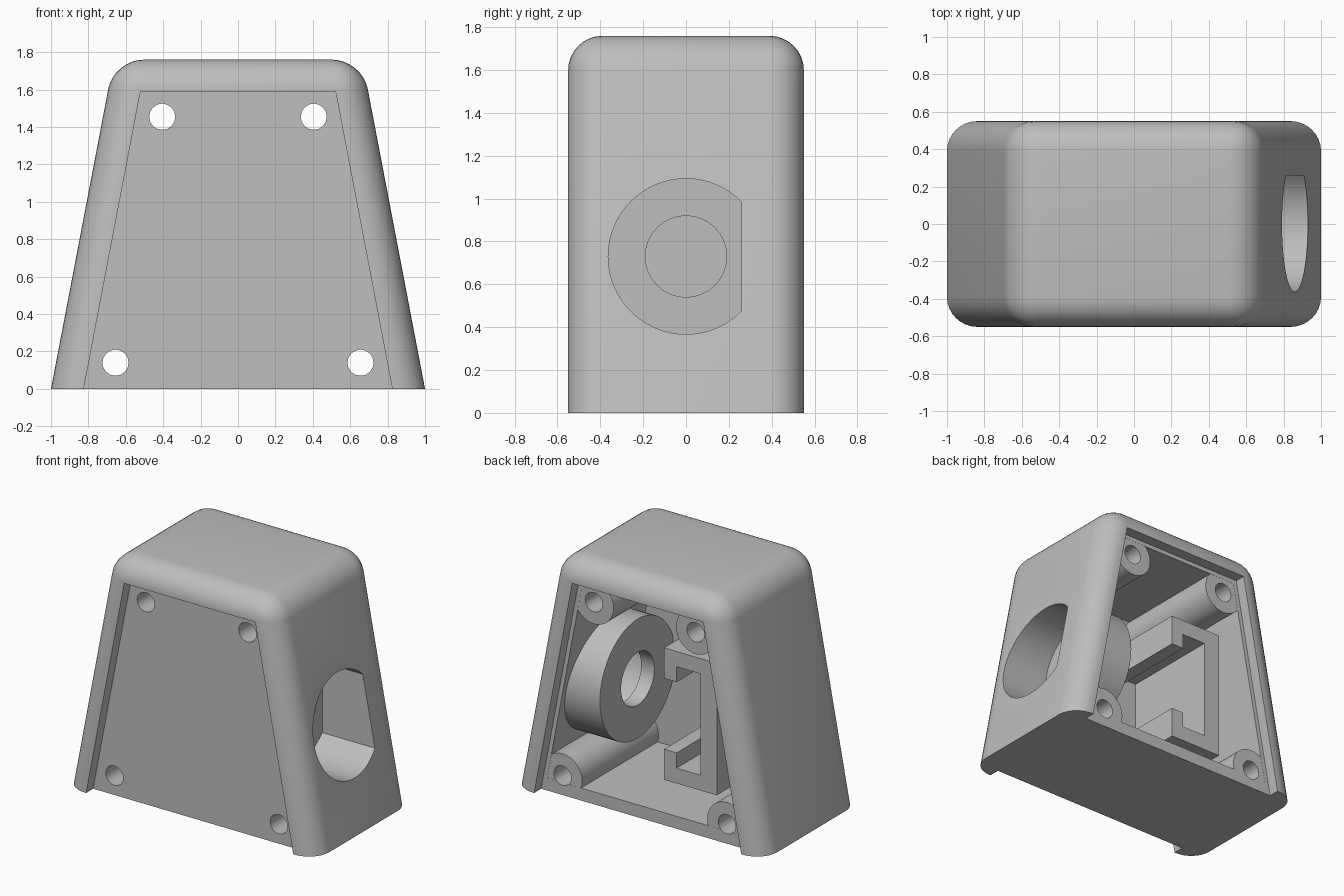
import bpy, bmesh, math
from mathutils import Matrix, Vector

if "Cube" in bpy.data.objects:
    bpy.data.objects.remove(bpy.data.objects["Cube"])

grey = bpy.data.materials.new("light grey plastic")
grey.use_nodes = True
colour = (0.52, 0.52, 0.52, 1)
grey.diffuse_color = colour
grey.node_tree.nodes["Principled BSDF"].inputs["Base Color"].default_value = colour

HEIGHT = 1.76
SLOPE = 0.191      # inward lean of the two sides
HALF_DEPTH = 0.55
LEDGE = 0.47       # depth of the cover seats
AXIS_Z = 0.73      # height of the socket axis


def make(name, bm):
    bmesh.ops.recalc_face_normals(bm, faces=bm.faces)
    mesh = bpy.data.meshes.new(name)
    bm.to_mesh(mesh)
    bm.free()
    mesh.materials.append(grey)
    obj = bpy.data.objects.new(name, mesh)
    bpy.context.collection.objects.link(obj)
    return obj


def prism(name, outline, start, end, axis="y"):
    """Extrude an outline: (x, z) points along y, or (y, z) points along x."""
    bm = bmesh.new()
    put = (lambda a, b, d: (a, d, b)) if axis == "y" else (lambda a, b, d: (d, a, b))
    face = bm.faces.new([bm.verts.new(put(a, b, start)) for a, b in outline])
    new = bmesh.ops.extrude_face_region(bm, geom=[face])["geom"]
    shift = Vector(put(0, 0, end - start))
    bmesh.ops.translate(bm, vec=shift, verts=[v for v in new if isinstance(v, bmesh.types.BMVert)])
    return make(name, bm)


def circle(a, b, radius, sides, flat=None):
    """Circle outline, optionally cut straight at a maximum first coordinate."""
    if flat is None:
        angles = [2 * math.pi * i / sides for i in range(sides)]
    else:
        first = math.acos((flat - a) / radius)
        angles = [first + (2 * math.pi - 2 * first) * i / sides for i in range(sides + 1)]
    return [(a + radius * math.cos(t), b + radius * math.sin(t)) for t in angles]


def trapezoid(half, low, high):
    """Outline parallel to the sloping sides; half is the half width at z = 0."""
    lo, hi = half - SLOPE * low, half - SLOPE * high
    return [(-lo, low), (lo, low), (hi, high), (-hi, high)]


def cut(obj, cutters):
    for cutter in cutters:
        mod = obj.modifiers.new("cut", "BOOLEAN")
        mod.operation = "DIFFERENCE"
        mod.solver = "EXACT"
        mod.object = cutter
    bpy.context.view_layer.update()
    graph = bpy.context.evaluated_depsgraph_get()
    result = bpy.data.meshes.new_from_object(obj.evaluated_get(graph))
    obj.modifiers.clear()
    obj.data = result


# Rounded outer block, sharp only around the base
housing = prism("housing", trapezoid(1, 0, HEIGHT), -HALF_DEPTH, HALF_DEPTH)
bm = bmesh.new()
bm.from_mesh(housing.data)
edges = [e for e in bm.edges if max(v.co.z for v in e.verts) > 0.1]
bmesh.ops.bevel(bm, geom=edges, offset=0.16, offset_type="OFFSET", segments=8,
                profile=0.5, affect="EDGES")
bm.to_mesh(housing.data)
bm.free()

# Cutters
seat = trapezoid(0.825, -0.1, 1.59)
front_seat = prism("front_seat_cutter", seat, -0.7, -LEDGE)
back_seat = prism("back_seat_cutter", seat, LEDGE, 0.7)
cavity = prism("cavity_cutter", trapezoid(0.795, 0.09, 1.56), -0.40, 0.6)
socket = prism("socket_cutter", circle(0, AXIS_Z, 0.363, 48, 0.26), 0.49, 1.3, "x")
bore = prism("bore_cutter", circle(0, AXIS_Z, 0.19, 32), 0.2, 0.6, "x")
below = prism("base_cutter", [(-2, -1), (2, -1), (2, 0.01), (-2, 0.01)], -1, 1)
screws = [(s * x, z) for s in (-1, 1) for x, z in ((0.405, 1.455), (0.655, 0.14))]
holes = [prism("screw_cutter", circle(x, z, 0.07, 16), -1, 1) for x, z in screws]

cut(housing, [front_seat, back_seat, cavity, socket] + holes)
parts = [housing]

# Screw posts running from the front panel to the back cover seat
for (x, z), hole in zip(screws, holes):
    side = "left" if x > 0 else "right"
    level = "upper" if z > 1 else "lower"
    post = prism(f"{level}_{side}_screw_post", circle(x, z, 0.157, 32), -0.43, LEDGE - 0.001)
    cut(post, [hole, below])
    parts.append(post)

# Round socket boss behind the side opening
boss = prism("socket_boss", circle(0, AXIS_Z, 0.43, 48), 0.385, 0.76, "x")
cut(boss, [socket, bore])
parts.append(boss)

# Hooked clip bracket standing on the front panel
clip = [(-0.48, 0.25), (-0.06, 0.25), (-0.06, 0.47), (-0.16, 0.47), (-0.16, 0.36),
        (-0.35, 0.36), (-0.35, 1.09), (-0.16, 1.09), (-0.16, 0.98), (-0.06, 0.98),
        (-0.06, 1.2), (-0.48, 1.2)]
parts.append(prism("clip_bracket", clip, -0.43, 0.335))

for cutter in [front_seat, back_seat, cavity, socket, bore, below] + holes:
    bpy.data.objects.remove(cutter)

# Smooth the rounded surfaces, keep edges crisp
bpy.ops.object.select_all(action="DESELECT")
for part in parts:
    part.select_set(True)
bpy.context.view_layer.objects.active = housing
bpy.ops.object.shade_smooth_by_angle(angle=math.radians(30))
